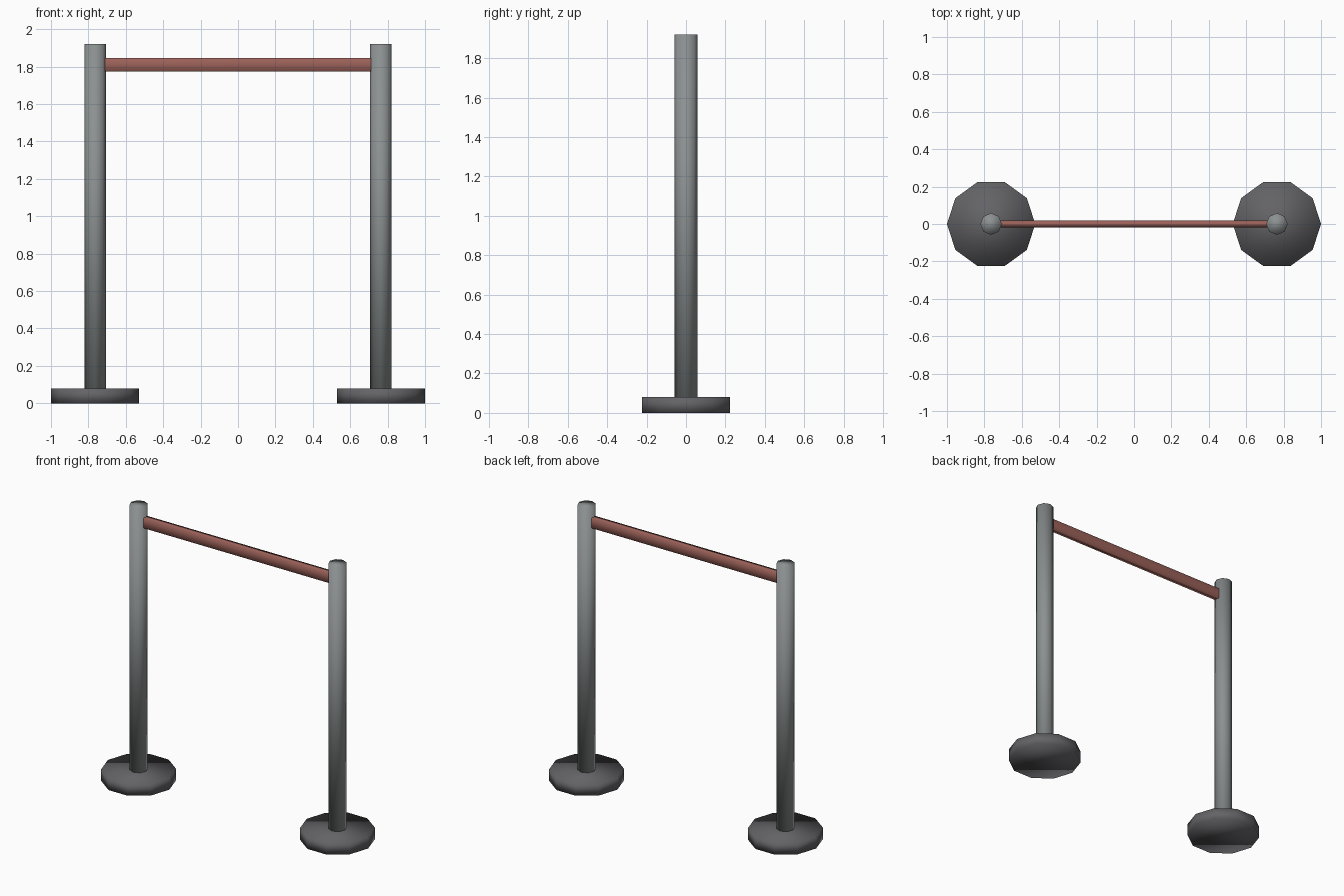
import bpy
import math

if "Cube" in bpy.data.objects:
    bpy.data.objects.remove(bpy.data.objects["Cube"])


def material(name, color):
    mat = bpy.data.materials.new(name)
    mat.diffuse_color = (*color, 1)
    mat.use_nodes = True
    mat.node_tree.nodes["Principled BSDF"].inputs["Base Color"].default_value = mat.diffuse_color
    return mat


def finish(name, mat):
    obj = bpy.context.object
    obj.name = name
    obj.data.materials.append(mat)
    bpy.ops.object.shade_smooth()
    return obj


def cylinder(name, sides, radius, length, center, mat, turn=0):
    bpy.ops.mesh.primitive_cylinder_add(vertices=sides, radius=radius, depth=length,
                                        location=center, rotation=(0, 0, turn))
    return finish(name, mat)


steel = material("steel", (0.26, 0.28, 0.28))
dark = material("dark_base", (0.125, 0.125, 0.135))
red = material("red_bar", (0.33, 0.12, 0.10))

POST_X = 0.764

for side, sign in (("left", -1), ("right", 1)):
    # ten-sided foot, corners pointing along x
    cylinder(side + "_base", 10, 0.236, 0.08, (sign * POST_X, 0, 0.04), dark, math.pi / 2)
    # upright post standing on the foot
    cylinder(side + "_post", 8, 0.058, 1.85, (sign * POST_X, 0, 0.995), steel)

# flat rectangular crossbar between the posts
bpy.ops.mesh.primitive_cube_add(size=1, location=(0, 0, 1.81))
bar = finish("crossbar", red)
bar.scale = (1.424, 0.04, 0.07)
